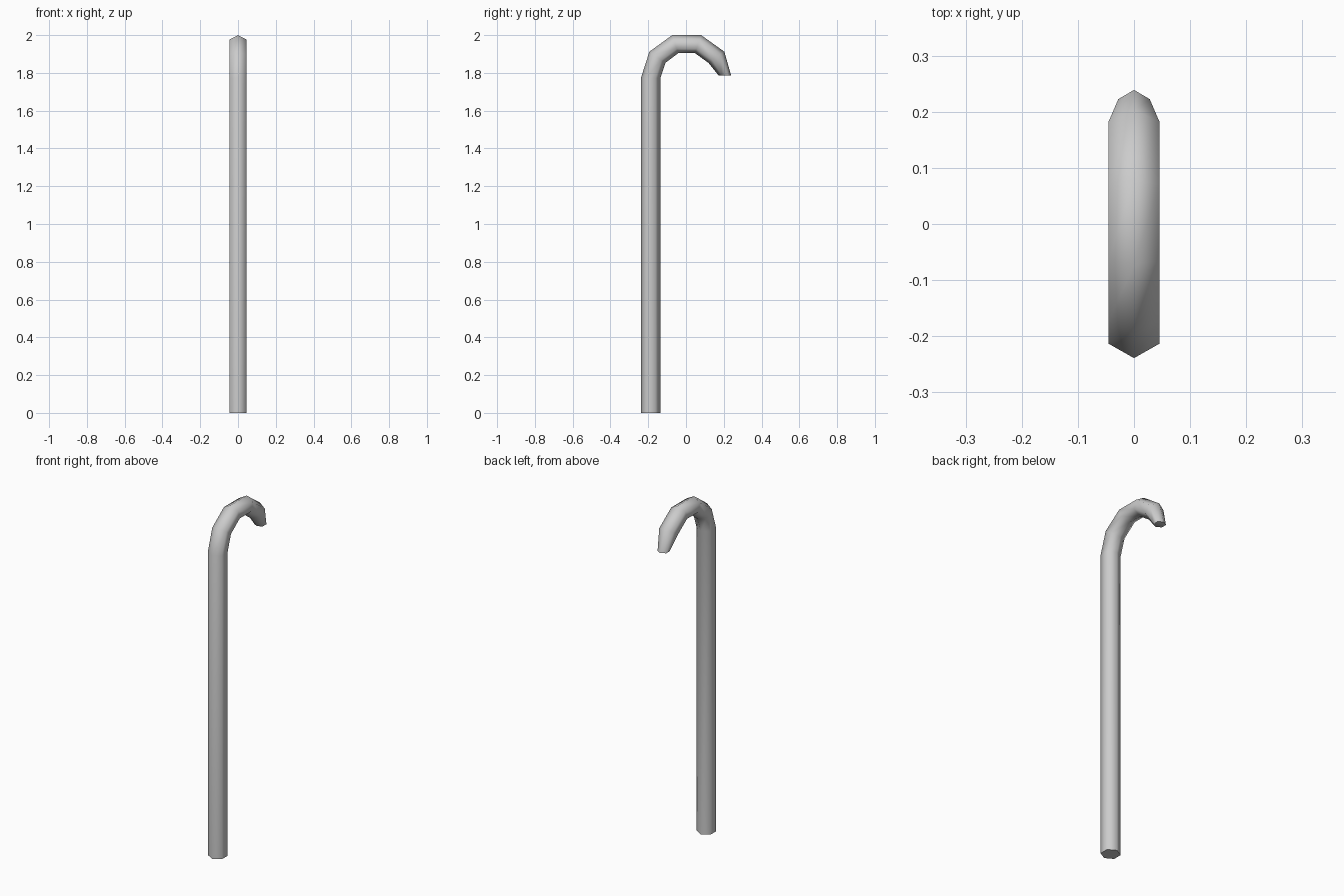
import bpy, bmesh
from mathutils import Vector

if "Cube" in bpy.data.objects:
    bpy.data.objects.remove(bpy.data.objects["Cube"])

# Stations along the cane: outer edge (y, z), inner edge (y, z), half width in x
stations = [
    ((-0.239, 0.0), (-0.136, 0.0), 0.0455),
    ((-0.239, 1.772), (-0.136, 1.772), 0.0455),
    ((-0.194, 1.912), (-0.109, 1.853), 0.0455),
    ((-0.073, 2.0), (-0.041, 1.904), 0.0455),
    ((0.080, 2.0), (0.048, 1.904), 0.0455),
    ((0.203, 1.912), (0.119, 1.853), 0.0455),
    ((0.239, 1.786), (0.173, 1.786), 0.028),
]

# Hexagon: position from outer to inner edge, and side
HEX = [(0, 0), (0.25, 1), (0.75, 1), (1, 0), (0.75, -1), (0.25, -1)]

bm = bmesh.new()
rings = []
for outer, inner, half in stations:
    o, i = Vector((0, *outer)), Vector((0, *inner))
    rings.append([bm.verts.new(o.lerp(i, t) + Vector((s * half, 0, 0))) for t, s in HEX])

# Tube walls and end caps
for a, b in zip(rings, rings[1:]):
    for k in range(6):
        n = (k + 1) % 6
        bm.faces.new((a[k], a[n], b[n], b[k]))
bm.faces.new(rings[0][::-1])
bm.faces.new(rings[-1])
bmesh.ops.recalc_face_normals(bm, faces=bm.faces)

mesh = bpy.data.meshes.new("cane")
bm.to_mesh(mesh)
bm.free()
cane = bpy.data.objects.new("cane", mesh)
bpy.context.collection.objects.link(cane)

# Smooth walls, crisp caps
bpy.context.view_layer.objects.active = cane
cane.select_set(True)
bpy.ops.object.shade_smooth_by_angle(angle=1.13)
